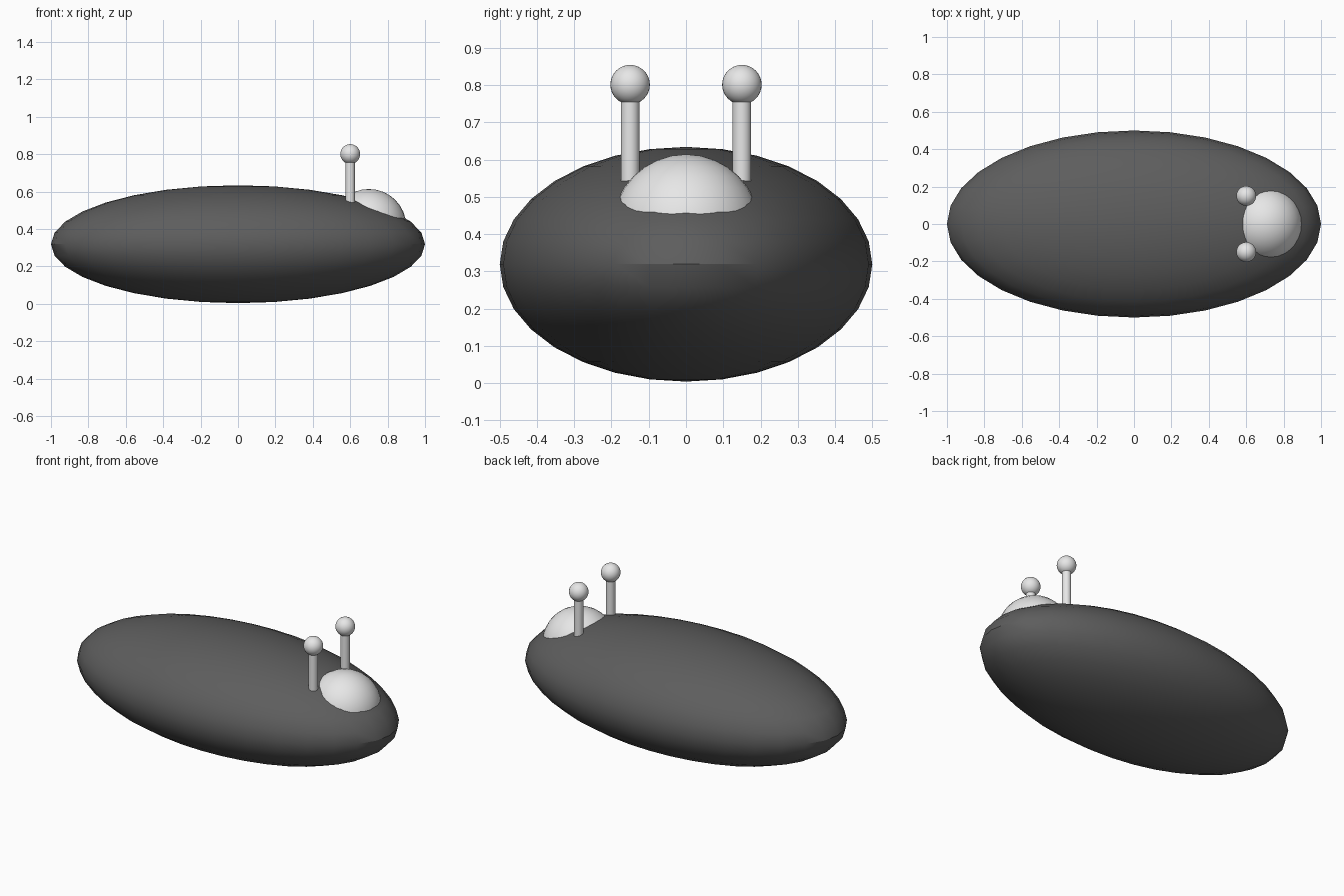
import bpy

if "Cube" in bpy.data.objects:
    bpy.data.objects.remove(bpy.data.objects["Cube"])


def material(name, v):
    m = bpy.data.materials.new(name)
    m.diffuse_color = (v, v, v, 1)
    m.use_nodes = True
    m.node_tree.nodes["Principled BSDF"].inputs["Base Color"].default_value = m.diffuse_color
    return m


dark = material("dark grey", 0.11)
light = material("light grey", 0.8)


def finish(name, mat):
    ob = bpy.context.object
    ob.name = name
    ob.data.materials.append(mat)
    bpy.ops.object.transform_apply(location=False, rotation=False, scale=True)
    bpy.ops.object.shade_smooth_by_angle()


def ball(name, loc, radii, mat):
    bpy.ops.mesh.primitive_uv_sphere_add(segments=32, ring_count=16, radius=1, location=loc)
    bpy.context.object.scale = radii
    finish(name, mat)


# Long flattened body
ball("body", (0, 0, 0.319), (1, 0.5, 0.315), dark)

# Dome half sunk into one end
ball("dome", (0.7, 0, 0.414), (0.2, 0.2, 0.2), light)

# Pair of stalks with round tips
for side, y in (("left", 0.15), ("right", -0.15)):
    bpy.ops.mesh.primitive_cylinder_add(vertices=32, radius=0.025, depth=0.3,
                                        location=(0.6, y, 0.65))
    finish(side + "_stalk", light)
    ball(side + "_stalk_tip", (0.6, y, 0.801), (0.053, 0.053, 0.053), light)
